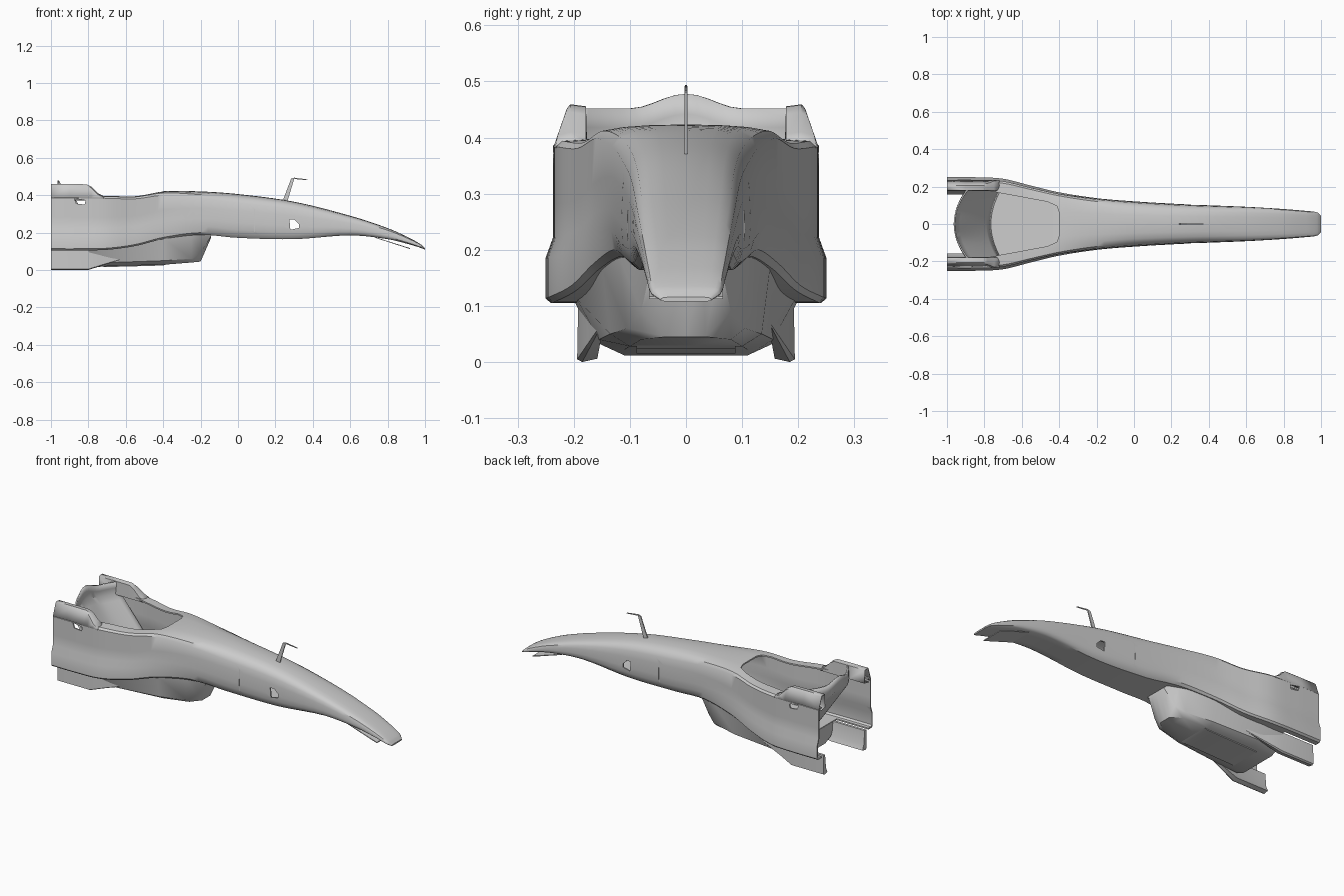
import bpy, bmesh
from math import cos, pi, radians
from mathutils import Vector

cube = bpy.data.objects.get("Cube")
if cube:
    bpy.data.objects.remove(cube)


def smooth(obj, angle=35):
    bpy.ops.object.select_all(action='DESELECT')
    obj.select_set(True)
    bpy.context.view_layer.objects.active = obj
    bpy.ops.object.shade_smooth_by_angle(angle=radians(angle))


def loft(name, rings, closed=True):
    """Skin a row of point rings; closed rings also get end caps."""
    bm = bmesh.new()
    rows = [[bm.verts.new(p) for p in ring] for ring in rings]
    n = len(rows[0])
    for a, b in zip(rows, rows[1:]):
        for i in range(n if closed else n - 1):
            j = (i + 1) % n
            bm.faces.new((a[i], a[j], b[j], b[i]))
    if closed:
        bm.faces.new(rows[0])
        bm.faces.new(rows[-1])
    bmesh.ops.recalc_face_normals(bm, faces=bm.faces)
    mesh = bpy.data.meshes.new(name)
    bm.to_mesh(mesh)
    bm.free()
    obj = bpy.data.objects.new(name, mesh)
    bpy.context.collection.objects.link(obj)
    smooth(obj)
    return obj


def symmetric(x, half):
    """Full ring from a half profile of (y, z) running centre to centre."""
    other = [(-y, z) for y, z in reversed(half[1:-1])]
    return [(x, y, z) for y, z in half + other]


def prism(name, outline, y0, y1):
    return loft(name, [[(x, y, z) for x, z in outline] for y in (y0, y1)])


def thicken(obj, amount):
    mod = obj.modifiers.new("thickness", 'SOLIDIFY')
    mod.thickness = amount
    mod.offset = 0


def mirror(obj):
    mod = obj.modifiers.new("mirror", 'MIRROR')
    mod.use_axis = (False, True, False)


def cut(obj, cutter):
    cutter.hide_render = True
    mod = obj.modifiers.new("cut", 'BOOLEAN')
    mod.operation = 'DIFFERENCE'
    mod.solver = 'EXACT'
    mod.object = cutter
    bpy.context.view_layer.objects.active = obj
    bpy.ops.object.modifier_apply(modifier=mod.name)
    bpy.data.objects.remove(cutter)


def hermite(stations, steps):
    """Smoothly resample station rows along their first value."""
    pts = [Vector(s) for s in stations]
    last = len(pts) - 1
    slope = []
    for i in range(last + 1):
        a, b = pts[max(i - 1, 0)], pts[min(i + 1, last)]
        slope.append((b - a) / (b[0] - a[0]))
    out = []
    for i in range(last):
        h = pts[i + 1][0] - pts[i][0]
        for k in range(steps):
            t = k / steps
            s = t * t * (3 - 2 * t)
            out.append(pts[i] * (1 - s) + pts[i + 1] * s
                       + slope[i] * h * t * (1 - t) ** 2
                       - slope[i + 1] * h * t * t * (1 - t))
    return out + [pts[-1]]


# Body shell: slim rounded nose blending into a square cockpit section
NOSE = [(0, 1), (.4, .99), (.66, .96), (.84, .9), (.94, .8), (.98, .62),
        (1, .35), (.98, .18), (.9, .06), (.78, 0), (.4, 0), (0, 0)]
REAR = [(0, 1), (.4, 1), (.7, .995), (.9, .985), (.945, .95), (.945, .6),
        (.945, .4), (1, .27), (1, .03), (.96, 0), (.6, 0), (0, 0)]
# x, half width, top, bottom, rear blend
STATIONS = [(-1, .25, .4, .105, 1), (-.85, .25, .4, .105, 1),
            (-.7, .242, .398, .108, 1), (-.55, .205, .396, .128, .95),
            (-.4, .17, .421, .165, .75), (-.2, .14, .42, .188, .3),
            (0, .121, .406, .172, 0), (.3, .104, .365, .165, 0),
            (.6, .092, .29, .185, 0), (.8, .08, .224, .165, 0),
            (.92, .07, .17, .136, 0), (.98, .062, .135, .117, 0),
            (1, .045, .116, .108, 0)]


def section(x, w, top, bottom, blend, inset=0):
    half = []
    for (ny, nz), (ry, rz) in zip(NOSE, REAR):
        y = ny + (ry - ny) * blend
        z = nz + (rz - nz) * blend
        half.append(((w - inset) * y,
                     bottom + inset + (top - bottom - 2 * inset) * z))
    return symmetric(x, half)


stations = hermite(STATIONS, 5)
body = loft("body_shell", [section(*s) for s in stations])

# Hollow inside, open at the back
inner = [section(*s, inset=.008) for s in stations if s[0] < .9]
inner.insert(0, [(x - .1, y, z) for x, y, z in inner[0]])
cut(body, loft("hollow_cutter", inner))

# Cockpit opening and the gap in the rear floor
WELL = [(-1.1, .212, .05), (-.8, .212, .05), (-.795, .18, .3),
        (-.74, .17, .3), (-.46, .118, .3), (-.412, .095, .3),
        (-.4, .06, .3)]
cut(body, loft("well_cutter", [
    symmetric(x, [(0, z), (w * .7, z), (w, z + .05), (w, .6), (0, .6)])
    for x, w, z in WELL]))

# Side windows through the shell, and panel seams
WINDOWS = [[(.275, .27), (.3, .27), (.325, .245), (.325, .225), (.28, .215)],
           [(-.875, .383), (-.815, .372), (-.82, .35), (-.865, .355)]]
for outline in WINDOWS:
    cut(body, prism("window_cutter", outline, -.3, .3))
for side in (-1, 1):
    seam = [(.088, .2), (.092, .2), (.092, .365), (.088, .365)]
    cut(body, prism("seam_cutter", seam, side * .111, side * .2))
smooth(body)

# Keel: x, bottom, low width, chamfer width and height, top width and height
KEEL = [(-.8, .012, .11, .16, .035, .2, .11),
        (-.68, .022, .11, .155, .04, .195, .113),
        (-.4, .028, .1, .135, .05, .15, .17),
        (-.25, .04, .08, .105, .06, .12, .19),
        (-.2, .045, .035, .08, .09, .1, .193),
        (-.145, .17, .03, .06, .18, .08, .19)]
loft("keel", [symmetric(x, [(0, zb), (wb, zb), (wm, zm), (wt, zt), (0, zt)])
              for x, zb, wb, wm, zm, wt, zt in KEEL])
prism("keel_floor_plate", [(-.72, .015), (-.4, .024), (-.37, .034),
                           (-.72, .034)], -.088, .088)

# Lower skirts, tapering forward into the keel sides
SKIRT = [(.178, .112), (.192, .112), (.194, .005), (.185, 0), (.158, .006),
         (.17, .035)]
FADE = [(-1, 0), (-.8, 0), (-.72, .35), (-.56, 1)]
skirt = loft("floor_skirt", [
    [(x, y + (.145 - y) * f, z + (.075 + z * .3 - z) * f) for y, z in SKIRT]
    for x, f in FADE])
mirror(skirt)

# Raised surround on each side of the head
FIN = [(-1, .457), (-.9, .457), (-.81, .456), (-.785, .443), (-.75, .408),
       (-.72, .393)]
fin = loft("cockpit_surround", [
    [(x, .234, .382), (x, .23 - max(z - .4, 0) * .35, z - .006),
     (x, .205, z), (x, .18, z - .003), (x, .178, .382), (x, .212, .375)]
    for x, z in FIN], closed=False)
thicken(fin, .005)
mirror(fin)

# Seat back: an upright arched headrest, then a slope down to the floor
rows = []
for k in range(11):
    t = k / 10
    row = []
    for i in range(-10, 11):
        y = i * .0195
        bump = .026 * cos(pi * y / .2) ** 2 if abs(y) < .1 else 0
        crest = .452 + bump
        x = -.96 + .08 * (y / .195) ** 2 + .24 * max(t - .2, 0)
        row.append((x, y * (1 + .15 * t), crest + (.115 - crest) * t))
    rows.append(row)
thicken(loft("seat_back", rows, closed=False), .008)

# Sensor blade and its forward probe
prism("sensor_blade", [(.235, .36), (.262, .36), (.302, .492), (.284, .488)],
      -.003, .003)
prism("sensor_probe", [(.286, .488), (.3, .494), (.372, .484), (.372, .48)],
      -.002, .002)

# Flap beneath the nose tip
prism("nose_flap", [(.72, .18), (.92, .117), (.92, .112), (.74, .17)],
      -.066, .066)
